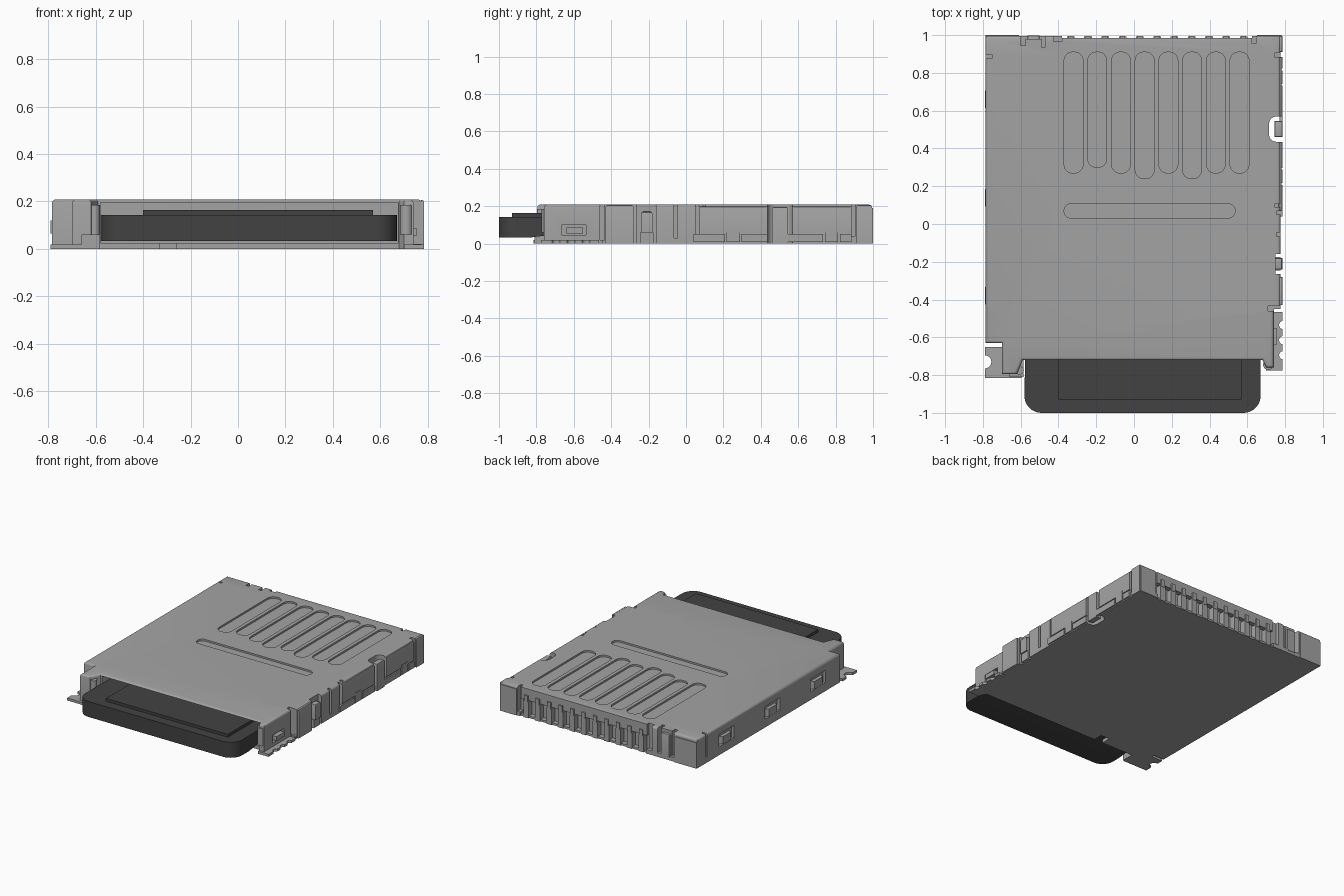
import bpy, bmesh, math

cube = bpy.data.objects.get("Cube")
if cube:
    bpy.data.objects.remove(cube, do_unlink=True)


def material(name, value):
    m = bpy.data.materials.new(name)
    m.use_nodes = True
    col = (value, value, value, 1)
    m.diffuse_color = col
    m.node_tree.nodes["Principled BSDF"].inputs["Base Color"].default_value = col
    return m


METAL = material("metal grey", 0.37)
DARK = material("dark plastic", 0.055)


def prism(name, outline, z0, z1, mat=METAL, bevel=0.0, segs=3):
    """Extrude an xy outline from z0 to z1, optionally rounding the top rim."""
    bm = bmesh.new()
    face = bm.faces.new([bm.verts.new((x, y, z0)) for x, y in outline])
    up = bmesh.ops.extrude_face_region(bm, geom=[face])["geom"]
    for v in [g for g in up if isinstance(g, bmesh.types.BMVert)]:
        v.co.z = z1
    bmesh.ops.recalc_face_normals(bm, faces=bm.faces)
    if bevel:
        rim = [e for e in bm.edges if all(abs(v.co.z - z1) < 1e-5 for v in e.verts)]
        bmesh.ops.bevel(bm, geom=rim, offset=bevel, segments=segs, profile=0.5, affect='EDGES')
    me = bpy.data.meshes.new(name)
    bm.to_mesh(me)
    bm.free()
    me.materials.append(mat)
    ob = bpy.data.objects.new(name, me)
    bpy.context.collection.objects.link(ob)
    return ob


def box(name, x0, x1, y0, y1, z0, z1, mat=METAL, bevel=0.0):
    return prism(name, [(x0, y0), (x1, y0), (x1, y1), (x0, y1)], z0, z1, mat, bevel, 2)


def rounded(x0, x1, y0, y1, r, n=6):
    """Outline of a rectangle with rounded corners."""
    pts = []
    corners = [(x1 - r, y1 - r), (x0 + r, y1 - r), (x0 + r, y0 + r), (x1 - r, y0 + r)]
    for k, (cx, cy) in enumerate(corners):
        for i in range(n + 1):
            a = math.pi / 2 * (k + i / n)
            pts.append((cx + r * math.cos(a), cy + r * math.sin(a)))
    return pts


def circle(cx, cy, r, n=16):
    return [(cx + r * math.cos(2 * math.pi * i / n), cy + r * math.sin(2 * math.pi * i / n))
            for i in range(n)]


def cut(ob, cutter):
    """Subtract a cutter, then delete it."""
    cutter.hide_render = True
    mod = ob.modifiers.new("cut", 'BOOLEAN')
    mod.operation = 'DIFFERENCE'
    mod.solver = 'EXACT'
    mod.object = cutter
    bpy.context.view_layer.objects.active = ob
    bpy.ops.object.modifier_apply(modifier=mod.name)
    bpy.data.objects.remove(cutter, do_unlink=True)


def cut_box(ob, *b):
    cut(ob, box("cutter", *b))


# Main housing with rolled top edge
housing = prism("housing", [
    (-0.785, 0.995), (-0.785, -0.63), (-0.70, -0.63), (-0.70, -0.795), (-0.62, -0.795),
    (-0.59, -0.72), (0.68, -0.72), (0.70, -0.76), (0.74, -0.76), (0.74, -0.45),
    (0.775, -0.45), (0.775, 0.995)], 0.0, 0.208, bevel=0.015)

# Pressed grooves in the cover
for i, y0 in enumerate((0.27, 0.30, 0.27, 0.24, 0.27, 0.24, 0.27, 0.27)):
    x = -0.32 + 0.1255 * i
    cut(housing, prism("cutter", rounded(x - 0.05, x + 0.05, y0, 0.91, 0.045), 0.196, 0.25))
cut(housing, prism("cutter", rounded(-0.37, 0.535, 0.032, 0.107, 0.035), 0.196, 0.25))

# Slot mouth, base notch and rear connector recess
cut_box(housing, -0.58, 0.675, -0.85, -0.60, 0.025, 0.195)
cut_box(housing, -0.33, -0.26, -0.85, -0.65, -0.1, 0.1)
cut_box(housing, -0.38, 0.625, 0.95, 1.1, 0.015, 0.125)
cut_box(housing, -0.38, 0.625, 0.985, 1.1, -0.1, 0.3)

# Slits around the rear spring clip and corner
for x0, x1, y0 in ((-0.60, -0.575, 0.945), (-0.49, -0.47, 0.935), (-0.425, -0.38, 0.965),
                   (0.625, 0.645, 0.955)):
    cut_box(housing, x0, x1, y0, 1.1, 0.03, 0.3)
cut_box(housing, -0.575, -0.49, 0.98, 1.1, 0.03, 0.3)

# Slits and pockets down the left wall
for y0, y1, z0, x0 in ((-0.265, -0.16, -0.1, 0.75), (-0.065, -0.045, 0.03, 0.755),
                       (0.05, 0.07, 0.05, 0.755), (0.09, 0.105, 0.18, 0.745),
                       (0.885, 0.905, 0.04, 0.745)):
    cut_box(housing, x0, 0.9, y0, y1, z0, 0.3)
cut(housing, prism("cutter", rounded(0.715, 0.90, 0.435, 0.57, 0.04), -0.1, 0.3))
cut_box(housing, 0.72, 0.9, -0.665, -0.535, 0.045, 0.10)
cut_box(housing, 0.71, 0.80, -0.46, -0.435, 0.02, 0.3)
cut_box(housing, -0.9, -0.75, 0.88, 0.895, 0.04, 0.3)

# Window pockets in the right wall, each with a sloped catch
for i, y in enumerate((0.66, 0.14, -0.38)):
    cut_box(housing, -0.9, -0.765, y - 0.085, y + 0.085, 0.06, 0.15)
    prism("right_catch_%d" % i, [(-0.76, y - 0.06), (-0.79, y - 0.045),
                                 (-0.79, y + 0.045), (-0.76, y + 0.06)], 0.065, 0.12)

# Left wall plates: upper flaps, lower skirt and locking tabs
for i, (y0, y1) in enumerate(((0.07, 0.435), (0.57, 0.885))):
    box("left_flap_%d" % i, 0.765, 0.782, y0, y1, 0.06, 0.198, bevel=0.008)
    c = (y0 + y1) / 2 + (0.0 if i == 0 else 0.05)
    for side in (-1, 1):
        ya, yb = (y0 - 0.03, c - 0.045) if side < 0 else (c + 0.045, y1)
        box("left_skirt_%d_%d" % (i, side + 1), 0.77, 0.785, ya, yb, 0.008, 0.052)
    box("left_tab_%d" % i, 0.77, 0.785, c - 0.035, c + 0.035, 0.008, 0.08)
box("left_rear_plate", 0.765, 0.785, 0.91, 0.995, 0.0, 0.205, bevel=0.008)
box("left_notch_tab", 0.745, 0.785, 0.46, 0.545, 0.0, 0.195, bevel=0.008)
box("left_clip_strip", 0.74, 0.785, -0.24, -0.18, 0.06, 0.17, bevel=0.01)
box("left_clip_foot", 0.74, 0.775, -0.245, -0.175, 0.0, 0.06)
box("left_front_plate", 0.765, 0.785, -0.43, -0.28, 0.0, 0.205, bevel=0.008)
box("left_window_catch", 0.715, 0.755, -0.64, -0.55, 0.055, 0.085)

# Rear contacts and connector bar
for i in range(11):
    x = -0.335 + 0.0915 * i
    box("rear_tooth_%d" % i, x - 0.02, x + 0.02, 0.94, 0.992, 0.0, 0.115)
    box("rear_rib_%d" % i, x - 0.014, x + 0.014, 0.97, 0.995, 0.105, 0.16)

# Rear clip and corner plates
box("rear_clip", -0.565, -0.50, 0.95, 0.998, 0.02, 0.185, bevel=0.01)
box("rear_right_plate", -0.785, -0.61, 0.98, 1.0, 0.0, 0.185)
box("rear_left_plate", 0.65, 0.78, 0.98, 1.0, 0.0, 0.19)

# Scalloped mounting flanges at the front corners
right_flange = box("right_flange", -0.79, -0.595, -0.815, -0.65, 0.0, 0.018)
cut(right_flange, prism("cutter", circle(-0.79, -0.73, 0.035), -0.1, 0.1))
left_flange = box("left_flange", 0.70, 0.785, -0.775, -0.465, 0.0, 0.018)
for y in (-0.535, -0.615, -0.695):
    cut(left_flange, prism("cutter", circle(0.79, y, 0.022), -0.1, 0.1))

# Rounded posts either side of the slot
prism("right_post", circle(-0.605, -0.775, 0.022), 0.06, 0.185)
prism("left_post", circle(0.71, -0.745, 0.027), 0.06, 0.185)
box("right_post_foot", -0.66, -0.585, -0.81, -0.72, 0.0, 0.06)

# Dark card cap: rounded front corners and chamfered underside
cap = prism("card_cap", [(-0.575, -0.61)] +
            [p for p in rounded(-0.58, 0.67, -1.0, -0.4, 0.09, 8) if p[1] < -0.85] +
            [(0.67, -0.61)], 0.032, 0.143, DARK)
wedge = box("cutter", -0.9, 0.9, -0.85, -0.5, -0.05, 0.032)
for v in wedge.data.vertices:
    if v.co.z > 0 and v.co.y > -0.6:
        v.co.z = 0.075
    elif v.co.z > 0:
        v.co.z = 0.03
cut(cap, wedge)
box("card_top_step", -0.40, 0.57, -0.93, -0.61, 0.14, 0.163, DARK)

# Smooth the curved parts, keep hard edges
bpy.ops.object.select_all(action='DESELECT')
for ob in bpy.context.collection.objects:
    if ob.type == 'MESH':
        ob.select_set(True)
        bpy.context.view_layer.objects.active = ob
bpy.ops.object.shade_smooth_by_angle(angle=math.radians(35))
bpy.ops.object.select_all(action='DESELECT')
